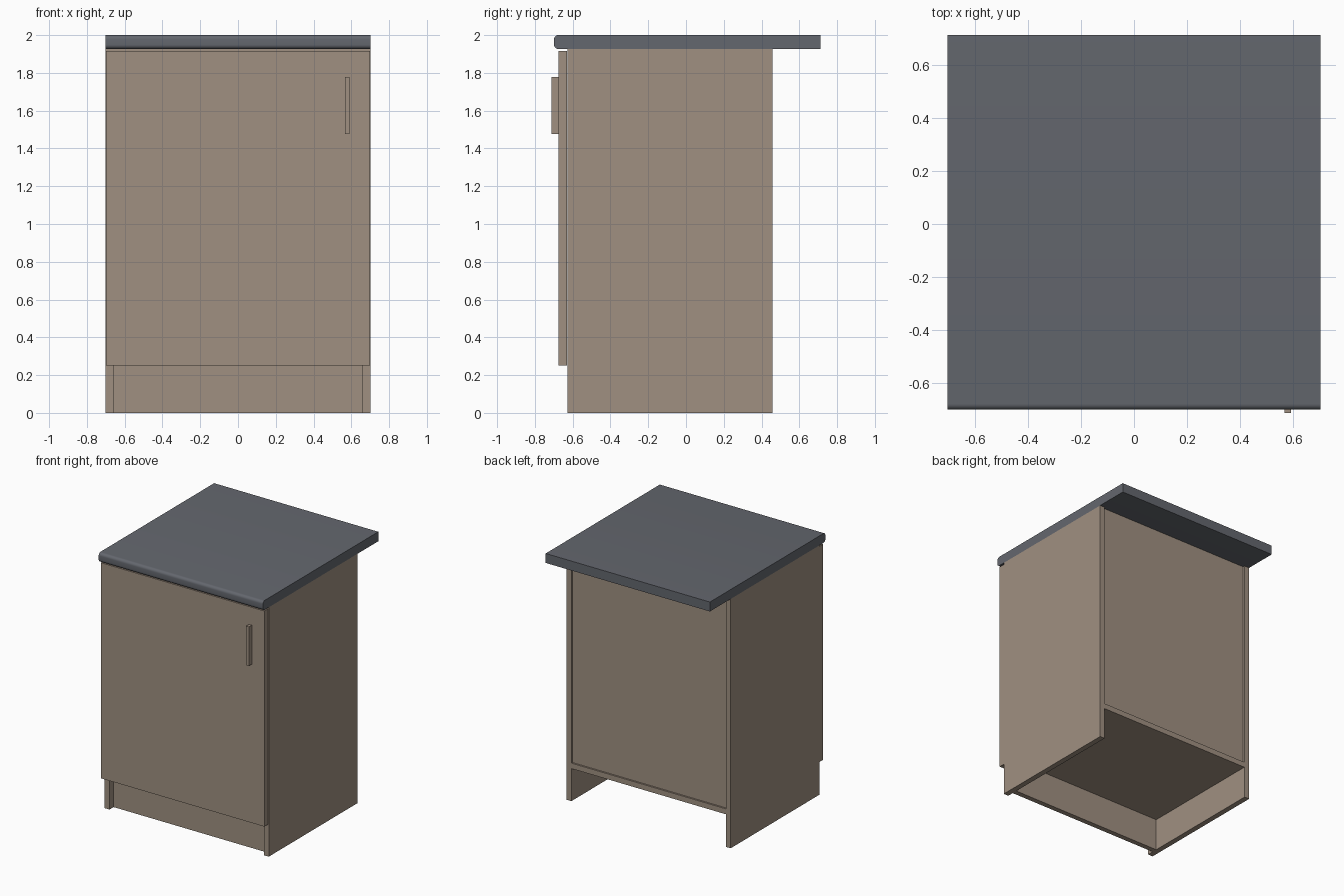
import bpy
import bmesh
import math

if "Cube" in bpy.data.objects:
    bpy.data.objects.remove(bpy.data.objects["Cube"])


def material(name, rgb):
    m = bpy.data.materials.new(name)
    m.diffuse_color = (*rgb, 1.0)
    m.use_nodes = True
    m.node_tree.nodes["Principled BSDF"].inputs["Base Color"].default_value = m.diffuse_color
    return m


WOOD = material("beige_board", (0.35, 0.28, 0.22))
STONE = material("grey_worktop", (0.127, 0.136, 0.156))


def finish(name, bm, mat):
    bmesh.ops.recalc_face_normals(bm, faces=bm.faces)
    mesh = bpy.data.meshes.new(name)
    bm.to_mesh(mesh)
    bm.free()
    mesh.materials.append(mat)
    obj = bpy.data.objects.new(name, mesh)
    bpy.context.collection.objects.link(obj)
    return obj


def board(name, x, y, z, mat=WOOD):
    """Box from (min, max) ranges on each axis."""
    bm = bmesh.new()
    bmesh.ops.create_cube(bm, size=1.0)
    for v in bm.verts:
        v.co = [r[0] if c < 0 else r[1] for c, r in zip(v.co, (x, y, z))]
    return finish(name, bm, mat)


HALF, INNER = 0.702, 0.66        # outer and inner faces of the side panels
FRONT, BACK = -0.627, 0.457      # carcass depth
TOP, FLOOR = 1.927, 0.25         # carcass top, underside of bottom board

# Carcass sides
for name, s in (("left_side_panel", -1), ("right_side_panel", 1)):
    board(name, sorted((s * INNER, s * HALF)), (FRONT, BACK), (0, TOP))

# Carcass boards between the sides
span = (-INNER, INNER)
board("bottom_board", span, (FRONT, BACK - 0.003), (FLOOR, FLOOR + 0.042))
board("back_panel", span, (BACK - 0.035, BACK - 0.016), (FLOOR + 0.042, TOP))
board("front_top_rail", span, (FRONT, FRONT + 0.2), (TOP - 0.042, TOP))
board("back_top_rail", span, (BACK - 0.235, BACK - 0.035), (TOP - 0.042, TOP))
board("plinth", span, (FRONT + 0.05, FRONT + 0.09), (0, FLOOR))

# Door and handle
board("door", (-0.699, 0.699), (-0.676, FRONT - 0.002), (FLOOR, 1.916))
board("handle", (0.567, 0.591), (-0.711, -0.676), (1.476, 1.778))

# Worktop: side profile with a rounded front edge, extruded across x
r, y0, y1, z1 = 0.022, -0.699, 0.711, 2.0
profile = [(y1, TOP), (y1, z1)]
for centre_z, start in ((z1 - r, 90), (TOP + r, 180)):
    for i in range(7):
        a = math.radians(start + i * 15)
        profile.append((y0 + r + r * math.cos(a), centre_z + r * math.sin(a)))
bm = bmesh.new()
face = bm.faces.new([bm.verts.new((-HALF, y, z)) for y, z in profile])
ext = bmesh.ops.extrude_face_region(bm, geom=[face], use_keep_orig=True)
bmesh.ops.translate(bm, vec=(2 * HALF, 0, 0),
                    verts=[g for g in ext["geom"] if isinstance(g, bmesh.types.BMVert)])
worktop = finish("worktop", bm, STONE)
bpy.ops.object.select_all(action='DESELECT')
worktop.select_set(True)
bpy.context.view_layer.objects.active = worktop
bpy.ops.object.shade_smooth_by_angle(angle=math.radians(30))
